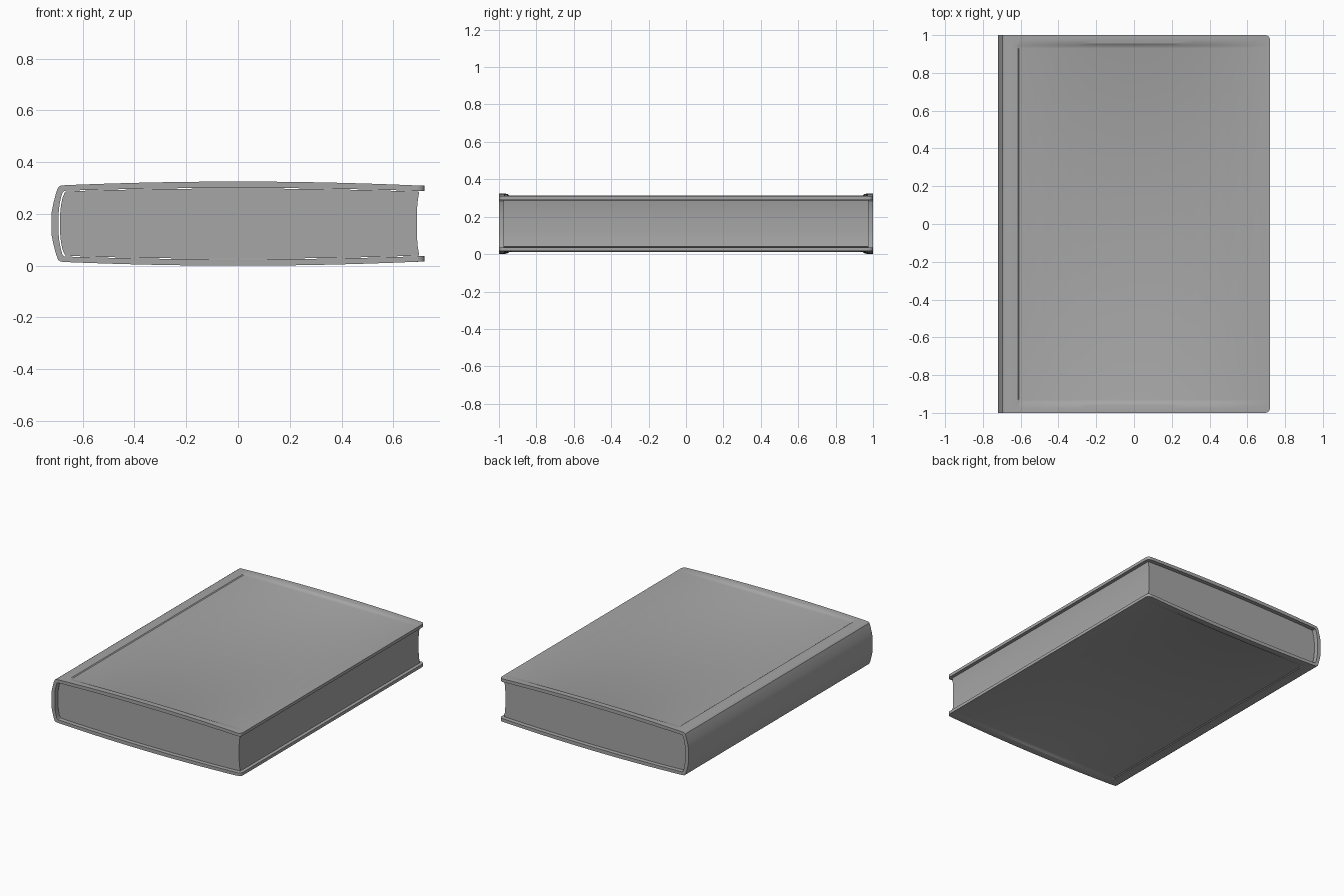
import bpy, bmesh
from math import sqrt, radians

cube = bpy.data.objects.get("Cube")
if cube:
    bpy.data.objects.remove(cube)

grey = bpy.data.materials.new("plain grey")
grey.use_nodes = True
grey.diffuse_color = (0.38, 0.38, 0.38, 1)
grey.node_tree.nodes["Principled BSDF"].inputs["Base Color"].default_value = (0.38, 0.38, 0.38, 1)

MID = 0.1625     # height of the mirror plane
EDGE = 0.72      # fore edge of the boards
ROUND = 0.025    # corner radius of the boards


def dome(x):
    return max(0, 1 - (x / 0.7) ** 2)


def loft(name, rings, caps):
    """Skin closed rings; caps lists the ring index tuples that fill each end."""
    bm = bmesh.new()
    rows = [[bm.verts.new(p) for p in ring] for ring in rings]
    n = len(rows[0])
    for a, b in zip(rows, rows[1:]):
        for i in range(n):
            j = (i + 1) % n
            bm.faces.new((a[i], a[j], b[j], b[i]))
    for row in (rows[0], rows[-1]):
        for cap in caps:
            bm.faces.new([row[i] for i in cap])
    bmesh.ops.recalc_face_normals(bm, faces=bm.faces)
    mesh = bpy.data.meshes.new(name)
    bm.to_mesh(mesh)
    bm.free()
    mesh.materials.append(grey)
    obj = bpy.data.objects.new(name, mesh)
    bpy.context.collection.objects.link(obj)
    bpy.ops.object.select_all(action='DESELECT')
    obj.select_set(True)
    bpy.context.view_layer.objects.active = obj
    bpy.ops.object.shade_smooth_by_angle(angle=radians(25))


def mirrored(half):
    """Upper half profile (x, h) continued round to the lower half."""
    return half + [(x, -h) for x, h in reversed(half)]


# Cover: boards and spine in one wrap, with a sunken panel on each board
board_xs = [EDGE, 0.71, 0.69] + [0.6 - 0.1 * i for i in range(13)] + [-0.609, -0.615, -0.64, -0.665]
spine_outer = [(-0.685, 0.147), (-0.695, 0.14), (-0.703, 0.118), (-0.713, 0.08), (-0.72, 0.045)]
spine_inner = [(-0.672, 0.126), (-0.678, 0.12), (-0.684, 0.1), (-0.69, 0.07), (-0.693, 0.04)]


def cover_ring(y, lift):
    inset = max(0, abs(y) - (1 - ROUND))
    limit = EDGE - ROUND + sqrt(max(0, ROUND ** 2 - inset ** 2))
    outer, inner = [], []
    for x in board_xs:
        rim = 0.147 + 0.0155 * dome(x)
        panel = 0.146 if -0.612 < x < 0.7 else rim
        cx = min(x, limit)
        outer.append((cx, panel + (rim - panel) * lift))
        inner.append((cx, 0.126 + 0.012 * dome(x)))
    loop = mirrored(outer + spine_outer) + mirrored(inner + spine_inner)[::-1]
    return [(x, y, MID + h) for x, h in loop]


# distance along the cover and how far the rim is raised there
stations = [(1, 1), (0.998, 1), (0.992, 1), (0.985, 1), (0.975, 0.97),
            (0.955, 0.8), (0.943, 0.25), (0.93, 0)]
stations += [(-y, lift) for y, lift in reversed(stations)]
count = 2 * (len(board_xs) + len(spine_outer))
end_strip = [(i, i + 1, 2 * count - 2 - i, 2 * count - 1 - i) for i in range(count - 1)]
loft("cover", [cover_ring(y, lift) for y, lift in stations], end_strip)

# Pages: one block with a hollow fore edge and a rounded back
fore = [(0.691, 0.03), (0.693, 0.08), (0.7, 0.123)]
top = [(x, 0.1235 + 0.012 * dome(x)) for x in (0.6 - 0.1 * i for i in range(13))]
back = [(-0.668, 0.123), (-0.678, 0.1), (-0.684, 0.07), (-0.687, 0.04)]
block = mirrored(fore + top + back)
loft("pages", [[(x, y, MID + h) for x, h in block] for y in (-0.975, 0.975)],
     [tuple(range(len(block)))])
